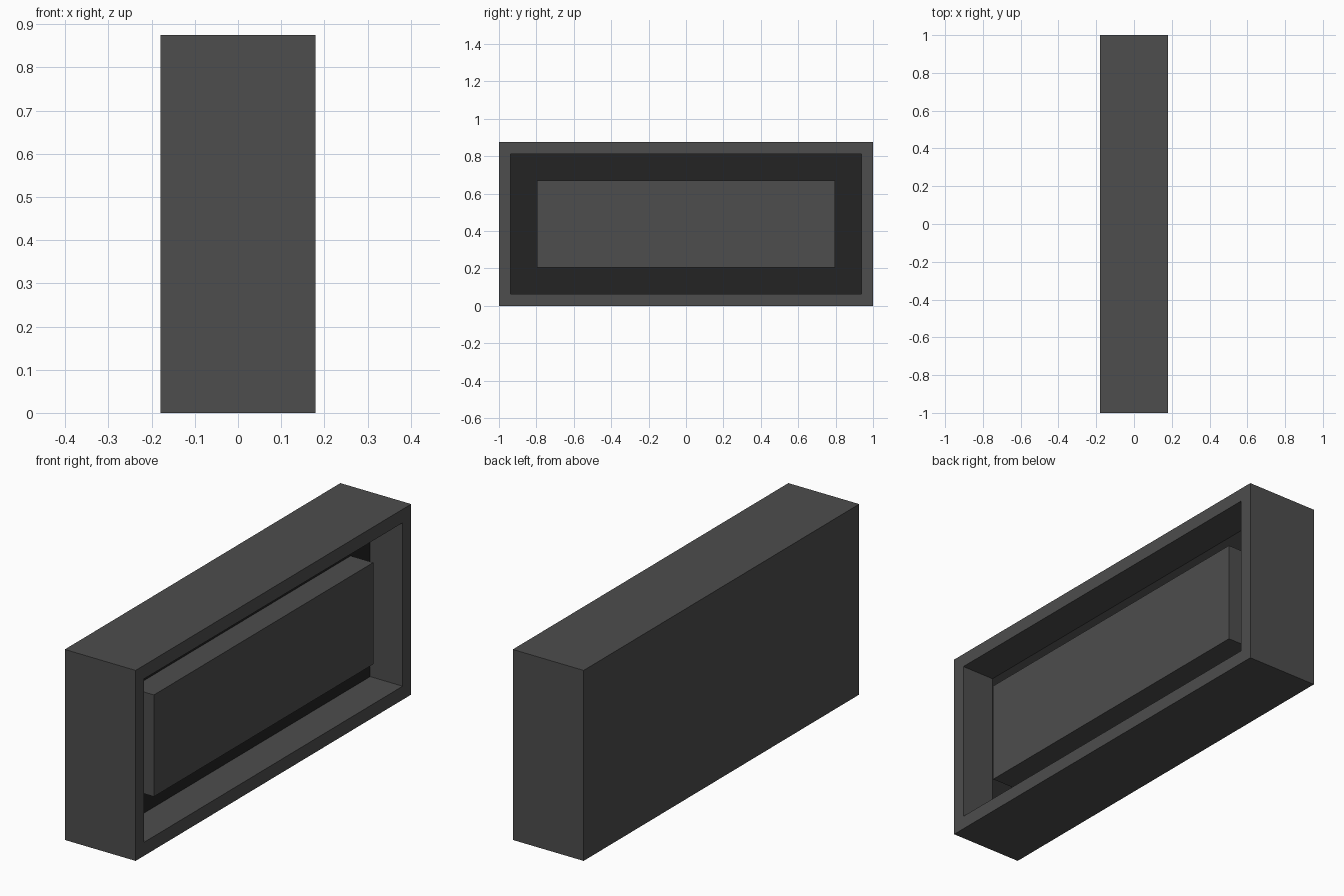
import bpy, bmesh
from mathutils import Matrix, Vector

if "Cube" in bpy.data.objects:
    bpy.data.objects.remove(bpy.data.objects["Cube"])

W, L, H = 0.36, 2.0, 0.875      # casing size
RIM, GAP = 0.088, 0.116         # rim width, gap around the panel
BACK, FACE = 0.015, 0.13        # x of recess floor and of panel face


def material(name, value):
    m = bpy.data.materials.new(name)
    m.diffuse_color = (value, value, value, 1)
    m.use_nodes = True
    m.node_tree.nodes["Principled BSDF"].inputs["Base Color"].default_value = m.diffuse_color
    return m


grey = material("dark grey", 0.075)
black = material("near black", 0.017)


def box(bm, size, centre):
    bmesh.ops.create_cube(bm, size=1, matrix=Matrix.Translation(centre) @ Matrix.Diagonal((*size, 1)))


def finish(bm, name):
    bmesh.ops.recalc_face_normals(bm, faces=bm.faces)
    me = bpy.data.meshes.new(name)
    bm.to_mesh(me)
    bm.free()
    for m in (grey, black):
        me.materials.append(m)
    ob = bpy.data.objects.new(name, me)
    bpy.context.collection.objects.link(ob)


# Casing: box with a recess sunk into its right side
bm = bmesh.new()
box(bm, (W, L, H), (0, 0, H / 2))
bm.normal_update()
side = max(bm.faces, key=lambda f: f.calc_center_median().x)
bmesh.ops.inset_region(bm, faces=[side], thickness=RIM)
floor = bmesh.ops.extrude_discrete_faces(bm, faces=[side])["faces"][0]
bmesh.ops.translate(bm, verts=floor.verts, vec=Vector((BACK - W / 2, 0, 0)))
bm.normal_update()
# Recess back and lower ledge are near black
for f in bm.faces:
    c = f.calc_center_median()
    back = abs(c.x - BACK) < 1e-3 and f.normal.x > 0.9
    ledge = abs(c.z - RIM) < 1e-3 and f.normal.z > 0.9
    f.material_index = 1 if back or ledge else 0
finish(bm, "casing")

# Raised panel inside the recess
bm = bmesh.new()
m = 2 * (RIM + GAP)
box(bm, (FACE - BACK, L - m, H - m), ((FACE + BACK) / 2, 0, H / 2))
finish(bm, "inner_panel")
